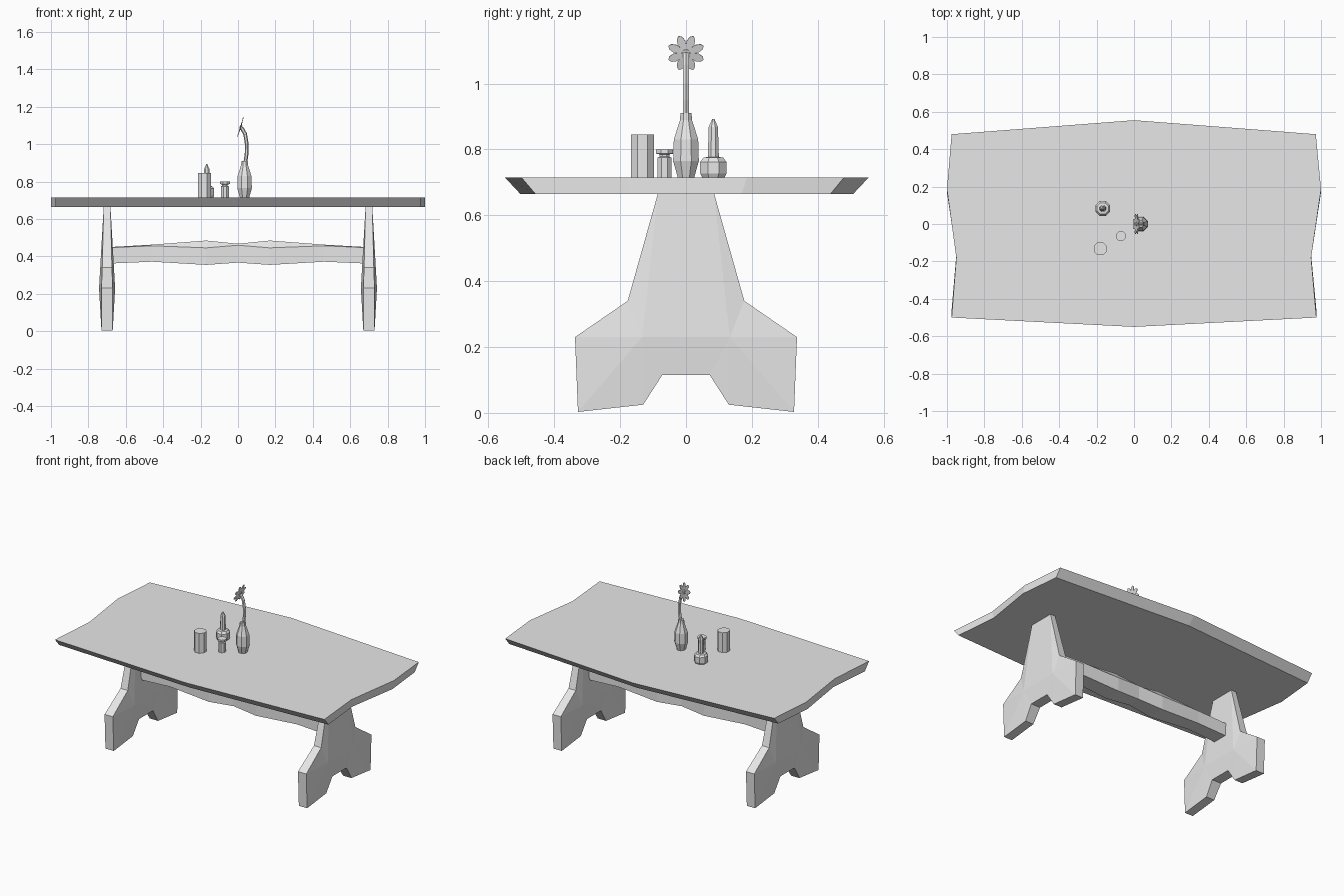
import bpy, math
from mathutils import Vector, Matrix

cube = bpy.data.objects.get("Cube")
if cube:
    bpy.data.objects.remove(cube, do_unlink=True)

grey = bpy.data.materials.new("plain grey")
grey.use_nodes = True
colour = (0.8, 0.8, 0.8, 1)
grey.diffuse_color = colour
grey.node_tree.nodes["Principled BSDF"].inputs["Base Color"].default_value = colour


def make(name, verts, faces):
    """Flat-shaded mesh object with consistent outward normals."""
    import bmesh
    mesh = bpy.data.meshes.new(name)
    mesh.from_pydata([tuple(v) for v in verts], [], faces)
    bm = bmesh.new()
    bm.from_mesh(mesh)
    bmesh.ops.recalc_face_normals(bm, faces=bm.faces)
    bm.to_mesh(mesh)
    bm.free()
    mesh.materials.append(grey)
    obj = bpy.data.objects.new(name, mesh)
    bpy.context.collection.objects.link(obj)
    return obj


def loft(name, rings):
    """Skin matching rings of points and cap both ends."""
    n = len(rings[0])
    verts = [p for ring in rings for p in ring]
    faces = [(r * n + i, r * n + (i + 1) % n, (r + 1) * n + (i + 1) % n, (r + 1) * n + i)
             for r in range(len(rings) - 1) for i in range(n)]
    faces += [tuple(range(n)), tuple(range(len(verts) - n, len(verts)))]
    return make(name, verts, faces)


def lathe(name, x, y, profile, sides=8):
    """Turned vessel; profile holds (half width, height)."""
    fit = 1 / math.cos(math.pi / sides)
    angles = [(i + 0.5) * math.tau / sides for i in range(sides)]
    return loft(name, [[(x + r * fit * math.cos(a), y + r * fit * math.sin(a), z)
                        for a in angles] for r, z in profile])


# Table top: irregular outline, long edges undercut
outline = [(-0.975, 0.48), (0, 0.555), (0.972, 0.48), (1, 0.185), (0.947, -0.18),
           (0.975, -0.5), (0, -0.55), (-0.975, -0.5), (-0.95, -0.18), (-1, 0.185)]
TOP, UNDER = 0.715, 0.665
loft("table_top", [[(x, y * 0.915, UNDER) for x, y in outline],
                   [(x, y, TOP) for x, y in outline]])

# Trestle legs: rim points (y, z, half thickness), plus a thick inner point per side
half_rim = [(0.085, 0.667, 0.018), (0.177, 0.34, 0.026), (0.337, 0.23, 0.03),
            (0.328, 0.003, 0.03), (0.13, 0.025, 0.03), (0.072, 0.115, 0.034)]
rim = half_rim + [(-y, z, t) for y, z, t in reversed(half_rim)]
inner = [(0.133, 0.23, 0.043), (-0.133, 0.23, 0.043)]
for side, cx in (("left", 0.7), ("right", -0.7)):
    points = rim + inner
    n, m, k = len(points), len(rim), len(half_rim)
    verts = [(cx + s * t, y, z) for s in (1, -1) for y, z, t in points]
    faces = []
    for base in (0, n):
        a, b = base + m, base + m + 1
        for i in range(k - 1):
            faces.append((base + i, base + i + 1, a))
            faces.append((base + k + i, base + k + i + 1, b))
        faces.append((base + m - 1, base, a, b))
        faces.append((base + k - 1, base + k, b, a))
    faces += [(i, (i + 1) % m, n + (i + 1) % m, n + i) for i in range(m)]
    make(side + "_trestle_leg", verts, faces)

# Stretcher beam: hewn plank, (x, bottom, front top, crest, half depth)
half_beam = [(0.69, 0.362, 0.447, 0.45, 0.05), (0.46, 0.372, 0.457, 0.463, 0.047),
             (0.17, 0.355, 0.446, 0.485, 0.058)]
stations = ([(-x, *rest) for x, *rest in half_beam] + [(0, 0.367, 0.46, 0.468, 0.045)]
            + half_beam[::-1])
loft("stretcher_beam", [[(x, -d, low), (x, d, low), (x, d, edge),
                         (x, d * 0.6, crest), (x, -d * 0.6, crest), (x, -d, edge)]
                        for x, low, edge, crest, d in stations])

# Items standing on the table
lathe("cup", -0.18, -0.132, [(0.035, TOP), (0.035, 0.845)])
lathe("small_jar", -0.07, -0.065, [(0.021, TOP), (0.021, 0.775), (0.015, 0.778),
                                   (0.015, 0.785), (0.026, 0.787), (0.026, 0.8)])
lathe("candle_holder", -0.167, 0.083, [(0.034, TOP), (0.04, 0.727), (0.04, 0.762),
                                       (0.03, 0.775), (0.017, 0.777)])
lathe("candle", -0.167, 0.083, [(0.017, 0.77), (0.014, 0.868), (0.003, 0.893)])
lathe("vase", 0.035, 0, [(0.025, TOP), (0.039, 0.765), (0.037, 0.83),
                         (0.018, 0.89), (0.017, 0.91)])

# Flower stem bending over towards the right
path = [(0.036, 0.88), (0.046, 0.95), (0.047, 1.0), (0.038, 1.055), (0.018, 1.09)]
rings = []
for i, (x, z) in enumerate(path):
    before, after = path[max(i - 1, 0)], path[min(i + 1, len(path) - 1)]
    along = Vector((after[0] - before[0], 0, after[1] - before[1])).normalized()
    across = Vector((along.z, 0, -along.x))
    rings.append([Vector((x, 0, z)) + 0.01 * (across * math.cos(a) + Vector((0, math.sin(a), 0)))
                  for a in (j * math.tau / 6 for j in range(6))])
loft("flower_stem", rings)

# Flower head: thin petals around a small centre, tilted
place = Matrix.Translation((0.016, 0, 1.092)) @ Matrix.Rotation(math.radians(-73), 4, "Y")
petal = [(0.008, -0.006), (0.036, -0.013), (0.051, -0.009), (0.058, 0),
         (0.051, 0.009), (0.036, 0.013), (0.008, 0.006)]
for i in range(8):
    turn = place @ Matrix.Rotation((i + 0.5) * math.tau / 8, 4, "Z")
    loft("petal_%d" % (i + 1), [[turn @ Vector((r, w, h + r * 0.06)) for r, w in petal]
                                for h in (-0.0015, 0.0015)])
disc = [(0.013, -0.004), (0.013, 0.003), (0.007, 0.007)]
loft("flower_centre", [[place @ Vector((r * math.cos(a), r * math.sin(a), h))
                        for a in (j * math.tau / 8 for j in range(8))] for r, h in disc])
